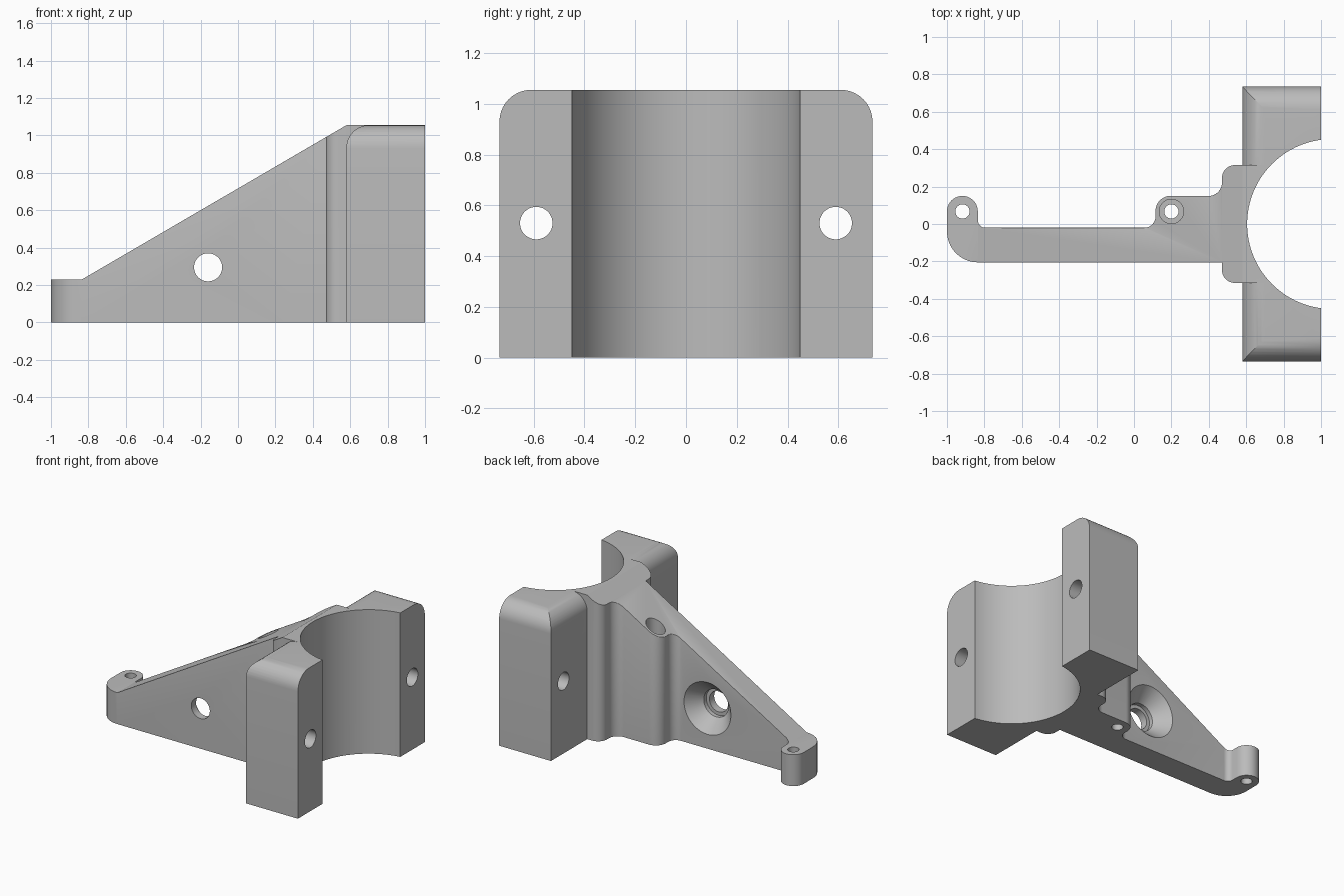
import bpy, bmesh, math
from mathutils import Vector

if "Cube" in bpy.data.objects:
    bpy.data.objects.remove(bpy.data.objects["Cube"])

grey = bpy.data.materials.new("plain_grey")
grey.diffuse_color = (0.5, 0.5, 0.5, 1)
grey.use_nodes = True
grey.node_tree.nodes["Principled BSDF"].inputs["Base Color"].default_value = grey.diffuse_color


def rounded(corners, steps=10):
    """2D polygon from (a, b, fillet radius) corners."""
    out = []
    for i, (a, b, r) in enumerate(corners):
        p = Vector((a, b))
        if r == 0:
            out.append(p)
            continue
        u = (Vector(corners[i - 1][:2]) - p).normalized()
        v = (Vector(corners[(i + 1) % len(corners)][:2]) - p).normalized()
        half = u.angle(v) / 2
        centre = p + (u + v).normalized() * r / math.sin(half)
        start = p + u * r / math.tan(half) - centre
        end = p + v * r / math.tan(half) - centre
        sweep = math.atan2(start.x * end.y - start.y * end.x, start.dot(end))
        for k in range(steps + 1):
            t = sweep * k / steps
            c, s = math.cos(t), math.sin(t)
            out.append(centre + Vector((start.x * c - start.y * s, start.x * s + start.y * c)))
    clean = []
    for p in out:
        if not clean or (p - clean[-1]).length > 1e-4:
            clean.append(p)
    return clean


def circle(a, b, r, n=64):
    return [Vector((a + r * math.cos(2 * math.pi * k / n), b + r * math.sin(2 * math.pi * k / n)))
            for k in range(n)]


def loft(name, axis, rings):
    """Closed solid through (height, outline) rings along an axis."""
    place = {"x": lambda p, h: (h, p.x, p.y), "y": lambda p, h: (p.x, h, p.y),
             "z": lambda p, h: (p.x, p.y, h)}[axis]
    bm = bmesh.new()
    loops = [[bm.verts.new(place(p, h)) for p in pts] for h, pts in rings]
    for lo, hi in zip(loops, loops[1:]):
        n = len(lo)
        for i in range(n):
            bm.faces.new((lo[i], lo[(i + 1) % n], hi[(i + 1) % n], hi[i]))
    bm.faces.new(loops[0])
    bm.faces.new(loops[-1])
    bmesh.ops.recalc_face_normals(bm, faces=bm.faces)
    me = bpy.data.meshes.new(name)
    bm.to_mesh(me)
    bm.free()
    me.materials.append(grey)
    ob = bpy.data.objects.new(name, me)
    bpy.context.collection.objects.link(ob)
    return ob


def prism(name, axis, pts, lo, hi):
    return loft(name, axis, [(lo, pts), (hi, pts)])


def combine(ob, other, operation):
    """Apply a boolean and drop the helper."""
    mod = ob.modifiers.new("cut", "BOOLEAN")
    mod.operation, mod.solver, mod.object = operation, "EXACT", other
    bpy.context.view_layer.update()
    me = bpy.data.meshes.new_from_object(ob.evaluated_get(bpy.context.evaluated_depsgraph_get()))
    ob.modifiers.clear()
    ob.data = me
    bpy.data.objects.remove(other)


# Arm: plan outline with lug, boss and root, trimmed to the sloping side outline
arm = prism("arm", "z", rounded([
    (-1, .15, .0825), (-.835, .15, .0825), (-.835, -.02, .04), (.115, -.02, .06),
    (.115, .15, .08), (.47, .15, .07), (.47, .315, .07), (.75, .315, 0),
    (.75, -.315, 0), (.47, -.315, .07), (.47, -.205, 0), (-1, -.205, .165)]), 0, 1.3)
side = rounded([(-1.2, -.0, 0), (-1.2, .23, 0), (-.835, .23, 0), (.58, 1.055, 0),
                (1.2, 1.055, 0), (1.2, 0, 0)])
combine(arm, prism("side_outline", "y", side, -1, 1), "INTERSECT")

# Softened rim of the sloping top
bm = bmesh.new()
bm.from_mesh(arm.data)
bmesh.ops.remove_doubles(bm, verts=bm.verts, dist=1e-5)
rim = []
for e in bm.edges:
    nz = sorted(abs(f.normal.z) for f in e.link_faces)
    mid = (e.verts[0].co + e.verts[1].co) / 2
    if len(nz) == 2 and nz[0] < .1 and .8 < nz[1] < .95 and -.79 < mid.x < .469:
        rim.append(e)
bmesh.ops.bevel(bm, geom=rim, offset=.018, segments=3, profile=.5, affect="EDGES",
                clamp_overlap=True)
bm.to_mesh(arm.data)
bm.free()

# Clamp block: rounded over on its back and both outer top edges
bracket = prism("bracket", "x", rounded([
    (-.735, 0, 0), (.735, 0, 0), (.735, 1.055, .125), (-.735, 1.055, .125)]), .58, 1)
combine(bracket, prism("block_side", "y", rounded([
    (.58, 0, 0), (1.2, 0, 0), (1.2, 1.055, 0), (.58, 1.055, .12)]), -1, 1), "INTERSECT")
combine(bracket, arm, "UNION")

# Half-round saddle
combine(bracket, prism("saddle_cut", "z", circle(1.059, 0, .454, 128), -.2, 1.3), "DIFFERENCE")

# Clamp bolt holes
for y in (-.59, .59):
    combine(bracket, prism("bolt_cut", "x", circle(y, .53, .064), .3, 1.2), "DIFFERENCE")

# Lug hole, and boss hole with a counterbore from above
combine(bracket, prism("lug_cut", "z", circle(-.917, .067, .038), -.2, .5), "DIFFERENCE")
combine(bracket, loft("boss_cut", "z", [
    (h, circle(.2, .067, r)) for h, r in ((-.2, .038), (.23, .038), (.23, .065), (1.2, .065))]),
    "DIFFERENCE")

# Web hole with a conical recess on the back
combine(bracket, loft("web_cut", "y", [
    (h, circle(-.16, .295, r)) for h, r in ((.06, .19), (-.02, .19), (-.12, .1), (-.15, .1),
                                            (-.15, .075), (-.3, .075))]), "DIFFERENCE")

bpy.ops.object.select_all(action="DESELECT")
bracket.select_set(True)
bpy.context.view_layer.objects.active = bracket
bpy.ops.object.shade_smooth_by_angle(angle=math.radians(30))
